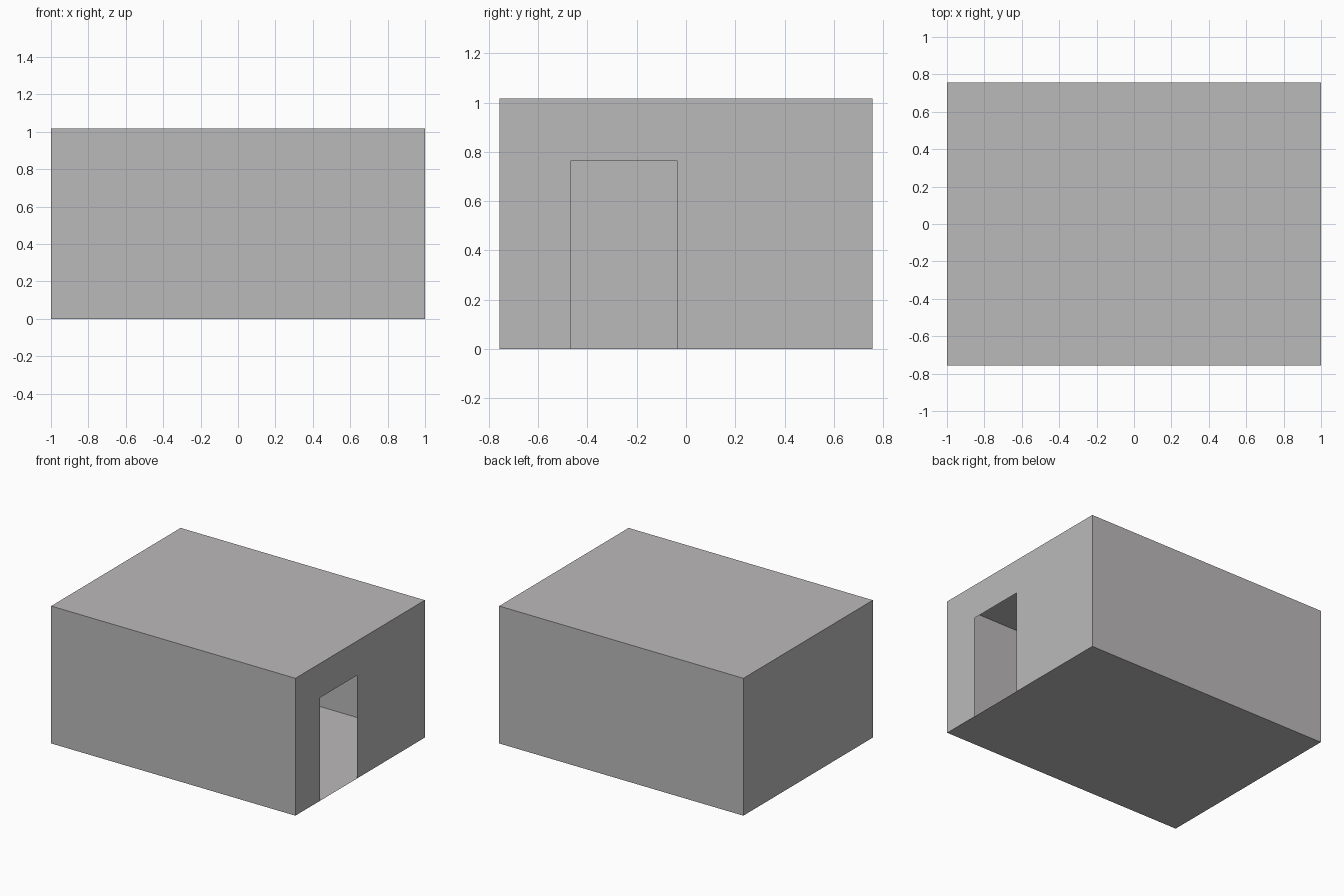
import bpy
import bmesh

if "Cube" in bpy.data.objects:
    bpy.data.objects.remove(bpy.data.objects["Cube"])

# Main dimensions
X, Y, H = 1.0, 0.757, 1.017
DOOR_Y0, DOOR_Y1, DOOR_H = -0.47, -0.035, 0.763

grey = bpy.data.materials.new("light grey")
grey.diffuse_color = (0.50, 0.49, 0.49, 1)
grey.use_nodes = True
grey.node_tree.nodes["Principled BSDF"].inputs["Base Color"].default_value = grey.diffuse_color


def sheet(name, outline):
    """One flat panel from its outline, wound so its normal faces outward."""
    bm = bmesh.new()
    bm.faces.new([bm.verts.new(p) for p in outline])
    mesh = bpy.data.meshes.new(name)
    bm.to_mesh(mesh)
    bm.free()
    mesh.materials.append(grey)
    obj = bpy.data.objects.new(name, mesh)
    bpy.context.collection.objects.link(obj)
    return obj


# Floor and roof
sheet("floor", [(-X, -Y, 0), (-X, Y, 0), (X, Y, 0), (X, -Y, 0)])
sheet("roof", [(-X, -Y, H), (X, -Y, H), (X, Y, H), (-X, Y, H)])

# Plain walls
sheet("front_wall", [(-X, -Y, 0), (X, -Y, 0), (X, -Y, H), (-X, -Y, H)])
sheet("back_wall", [(X, Y, 0), (-X, Y, 0), (-X, Y, H), (X, Y, H)])
sheet("left_wall", [(-X, Y, 0), (-X, -Y, 0), (-X, -Y, H), (-X, Y, H)])

# Right wall with the open doorway
profile = [(-Y, 0), (DOOR_Y0, 0), (DOOR_Y0, DOOR_H), (DOOR_Y1, DOOR_H),
           (DOOR_Y1, 0), (Y, 0), (Y, H), (-Y, H)]
sheet("door_wall", [(X, y, z) for y, z in profile])
